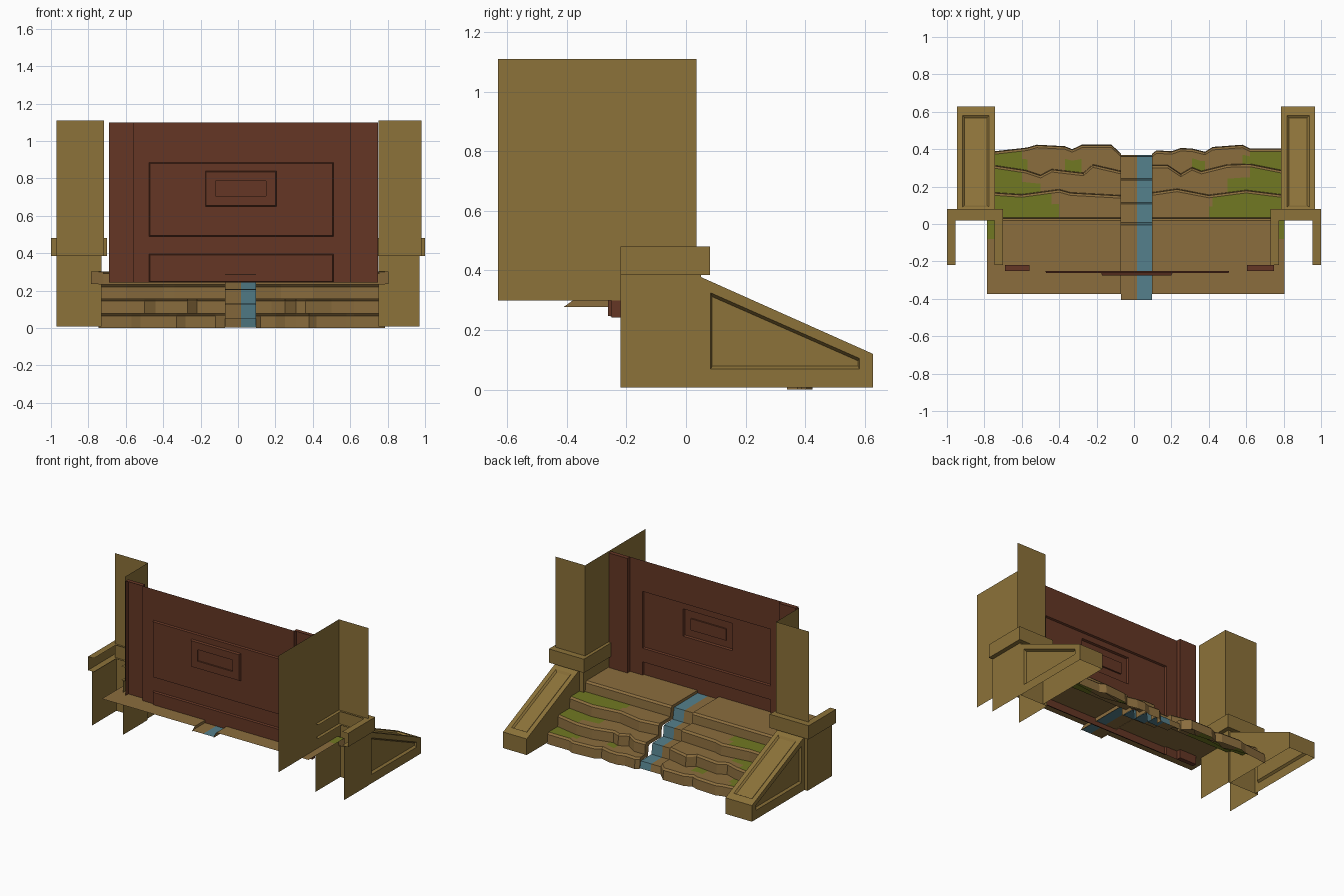
import bpy, bmesh

if "Cube" in bpy.data.objects:
    bpy.data.objects.remove(bpy.data.objects["Cube"])


def mat(name, c):
    m = bpy.data.materials.new(name)
    m.diffuse_color = (*c, 1)
    m.use_nodes = True
    m.node_tree.nodes["Principled BSDF"].inputs["Base Color"].default_value = m.diffuse_color
    return m


SAND = mat("sandstone", (0.262, 0.168, 0.041))
STONE = mat("step stone", (0.258, 0.154, 0.048))
RED = mat("dark red door", (0.128, 0.037, 0.018))
MOSS = mat("moss green", (0.165, 0.190, 0.016))
WATER = mat("water blue", (0.090, 0.215, 0.260))


def finish(bm, name, mats):
    bmesh.ops.remove_doubles(bm, verts=bm.verts, dist=0.0005)
    bmesh.ops.recalc_face_normals(bm, faces=bm.faces)
    me = bpy.data.meshes.new(name)
    bm.to_mesh(me)
    bm.free()
    for m in mats:
        me.materials.append(m)
    ob = bpy.data.objects.new(name, me)
    bpy.context.collection.objects.link(ob)
    return ob


def face(bm, pts, mi=0):
    f = bm.faces.new([bm.verts.new(p) for p in pts])
    f.material_index = mi
    return f


def loft(bm, loops, cap=True):
    """Join closed loops with quads and fill the last one."""
    for a, b in zip(loops, loops[1:]):
        n = len(a)
        for i in range(n):
            j = (i + 1) % n
            face(bm, [a[i], a[j], b[j], b[i]])
    if cap:
        face(bm, loops[-1])


def curtain(bm, plan, z0, z1):
    """Vertical sheets along an open plan path."""
    for a, b in zip(plan, plan[1:]):
        face(bm, [(*a, z0), (*b, z0), (*b, z1), (*a, z1)])


def rect(x0, x1, z0, z1, y):
    return [(x0, y, z0), (x1, y, z0), (x1, y, z1), (x0, y, z1)]


# gate posts and ramps on both sides: s, cap range, post, shaft, ramp, shaft depth
sides = [
    ("left", -1, (-1.0, -0.70), (-0.97, -0.73), (-0.97, -0.717), (-0.947, -0.743), -0.22),
    ("right", 1, (1.0, 0.73), (0.97, 0.752), (0.98, 0.752), (0.968, 0.786), -0.63),
]
for nm, s, (co, ci), (po, pi), (so, si), (ro, ri), yin in sides:
    # pedestal below the cap, open at the front
    bm = bmesh.new()
    curtain(bm, [(po, -0.22), (po, 0.05), (pi, 0.05), (pi, -0.22)], 0.008, 0.385)
    finish(bm, nm + "_pedestal", [SAND])

    # moulded U-shaped cap
    bm = bmesh.new()
    t = 0.045 * s
    u = [(co, -0.22), (co, 0.08), (ci, 0.08), (ci, -0.22),
         (ci + t, -0.22), (ci + t, 0.02), (co - t, 0.02), (co - t, -0.22)]
    curtain(bm, u[:4], 0.385, 0.48)
    for z in (0.385, 0.48):
        face(bm, [(*p, z) for p in u])
    finish(bm, nm + "_pedestal_cap", [SAND])

    # tall shaft: rear sheet and inner sheet
    bm = bmesh.new()
    curtain(bm, [(so, 0.035), (si, 0.035), (si, -0.22)], 0.385, 1.11)
    if yin < -0.22:
        curtain(bm, [(si, -0.22), (si, yin)], 0.30, 1.11)
    finish(bm, nm + "_shaft", [SAND])

    # sloping ramp wall with recessed panels
    bm = bmesh.new()
    prof = [(0.05, 0.008), (0.628, 0.008), (0.628, 0.12), (0.05, 0.378)]
    pan = [(0.083, 0.07), (0.582, 0.07), (0.582, 0.105), (0.083, 0.325)]
    pan2 = [(0.088, 0.08), (0.577, 0.08), (0.577, 0.097), (0.088, 0.312)]
    loft(bm, [[(ro, *p) for p in prof], [(ro, *p) for p in pan],
              [(ro - 0.015 * s, *p) for p in pan2]])
    face(bm, [(ri, *p) for p in prof])
    curtain(bm, [(ro, 0.628), (ri, 0.628)], 0.008, 0.12)

    def slope(e, ya, yb, d):
        z = lambda y: 0.378 - (y - 0.05) * 0.4464 - d
        return [(ro - e * s, ya, z(ya)), (ri + e * s, ya, z(ya)),
                (ri + e * s, yb, z(yb)), (ro - e * s, yb, z(yb))]
    loft(bm, [slope(0, 0.05, 0.628, 0), slope(0.031, 0.09, 0.58, 0),
              slope(0.042, 0.10, 0.568, 0.012)])
    finish(bm, nm + "_ramp", [SAND])

# door leaf with nested panels
bm = bmesh.new()
loft(bm, [rect(-0.56, 0.605, 0.44, 1.10, -0.25),
          rect(-0.475, 0.51, 0.49, 0.885, -0.25),
          rect(-0.47, 0.505, 0.495, 0.88, -0.262),
          rect(-0.175, 0.205, 0.65, 0.84, -0.262),
          rect(-0.17, 0.20, 0.655, 0.835, -0.276),
          rect(-0.12, 0.15, 0.705, 0.785, -0.276),
          rect(-0.12, 0.15, 0.705, 0.785, -0.266)])
loft(bm, [rect(-0.56, 0.605, 0.243, 0.44, -0.25),
          rect(-0.475, 0.51, 0.246, 0.395, -0.25),
          rect(-0.47, 0.505, 0.248, 0.39, -0.262)])
finish(bm, "door", [RED])

# door pilasters, hollow behind
for nm, x0, x1 in (("left", -0.69, -0.56), ("right", 0.605, 0.748)):
    bm = bmesh.new()
    loft(bm, [rect(x0, x1, 0.243, 1.10, -0.25), rect(x0, x1, 0.243, 1.10, -0.22)])
    finish(bm, nm + "_door_pilaster", [RED])


# worn steps: each nose line is a short list of (x, y)
noses = {
    "left": [
        [(-0.785, 0.03), (-0.07, 0.03)],
        [(-0.745, 0.165), (-0.6, 0.155), (-0.4, 0.182), (-0.34, 0.165), (-0.07, 0.15)],
        [(-0.745, 0.31), (-0.58, 0.285), (-0.5, 0.258), (-0.44, 0.29), (-0.27, 0.27),
         (-0.22, 0.315), (-0.07, 0.28)],
        [(-0.745, 0.385), (-0.57, 0.405), (-0.52, 0.42), (-0.37, 0.412), (-0.33, 0.396),
         (-0.28, 0.42), (-0.12, 0.42), (-0.07, 0.372)]],
    "right": [
        [(0.095, 0.03), (0.805, 0.03)],
        [(0.095, 0.165), (0.23, 0.185), (0.4, 0.152), (0.6, 0.178), (0.785, 0.155)],
        [(0.095, 0.312), (0.18, 0.312), (0.25, 0.265), (0.31, 0.3), (0.36, 0.28),
         (0.5, 0.315), (0.62, 0.318), (0.785, 0.285)],
        [(0.095, 0.37), (0.12, 0.39), (0.2, 0.385), (0.25, 0.402), (0.31, 0.4),
         (0.38, 0.382), (0.42, 0.408), (0.58, 0.42), (0.62, 0.4), (0.785, 0.4)]],
}
LEVELS = [0.303, 0.232, 0.155, 0.077, 0.0]


def at(line, x):
    for (xa, ya), (xb, yb) in zip(line, line[1:]):
        if xa <= x <= xb:
            return ya + (yb - ya) * (x - xa) / (xb - xa)
    return line[0][1] if x < line[0][0] else line[-1][1]


def mossy(i, x, back):
    a = abs(x)
    if i == 1:
        return a > (0.4 if back else 0.44)
    if i == 2:
        return a > (0.47 if back else 0.66)
    if i == 3:
        return a > (0.56 if back else 0.66) or (0.3 < a < 0.38 and back)
    return False


for nm, lines in noses.items():
    bm = bmesh.new()
    lo, hi = lines[1][0][0], lines[1][-1][0]
    xs = sorted({x for l in lines[1:] for x, _ in l})

    def section(x):
        """Profile down the stair at x: (y, z, kind)."""
        pts = []
        for i, l in enumerate(lines):
            y, z = at(l, x), LEVELS[i]
            if i:
                ym = (pts[-1][0] + y) / 2
                pts.append((ym, z, (i, True)))
            pts += [(y - 0.012, z, (i, False)), (y, z - 0.012, None),
                    (y + 0.004, LEVELS[i + 1], None)]
        return pts
    for xa, xb in zip(xs, xs[1:]):
        A, B = section(xa), section(xb)
        for k in range(1, len(A)):
            kind = A[k][2]
            m = int(bool(kind) and mossy(kind[0], (xa + xb) / 2, kind[1]))
            face(bm, [(xa, *A[k - 1][:2]), (xb, *B[k - 1][:2]),
                      (xb, *B[k][:2]), (xa, *A[k][:2])], m)
    # cheek beside the water channel
    xc = hi if nm == "left" else lo
    P = [(-0.375, LEVELS[0])] + [p[:2] for p in section(xc)]
    for (ya, za), (yb, zb) in zip(P, P[1:]):
        face(bm, [(xc, ya, za), (xc, yb, zb), (xc, yb - 0.035, max(zb - 0.025, 0)),
                  (xc, ya - 0.035, max(za - 0.025, 0))])
    # landing, with moss at its outer rear corner
    cols = [-0.785, -0.72, -0.07] if nm == "left" else [0.095, 0.755, 0.805]
    for xa, xb in zip(cols, cols[1:]):
        for ya, yb in ((-0.375, -0.08), (-0.08, 0.018)):
            m = int(ya > -0.1 and abs(xa + xb) > 1.4)
            z = LEVELS[0]
            face(bm, [(xa, ya, z), (xb, ya, z), (xb, yb, z), (xa, yb, z)], m)
        if abs(xa + xb) > 1.4:
            face(bm, [(xa, 0.03, 0.235), (xb, 0.03, 0.235), (xb, 0.02, 0.303), (xa, 0.02, 0.303)])
    finish(bm, nm + "_steps", [STONE, MOSS])

# recessed water channel running down the middle of the stair
bm = bmesh.new()
chan = [(-0.405, 0.285), (-0.005, 0.283), (0.008, 0.205), (0.108, 0.203), (0.116, 0.128),
        (0.234, 0.126), (0.244, 0.052), (0.36, 0.05), (0.37, 0.002)]
for (ya, za), (yb, zb) in zip(chan, chan[1:]):
    for m, xa, xb in ((0, -0.07, 0.015), (1, 0.015, 0.095)):
        face(bm, [(xa, ya, za), (xb, ya, za), (xb, yb, zb), (xa, yb, zb)], m)
finish(bm, "water_channel", [STONE, WATER])
